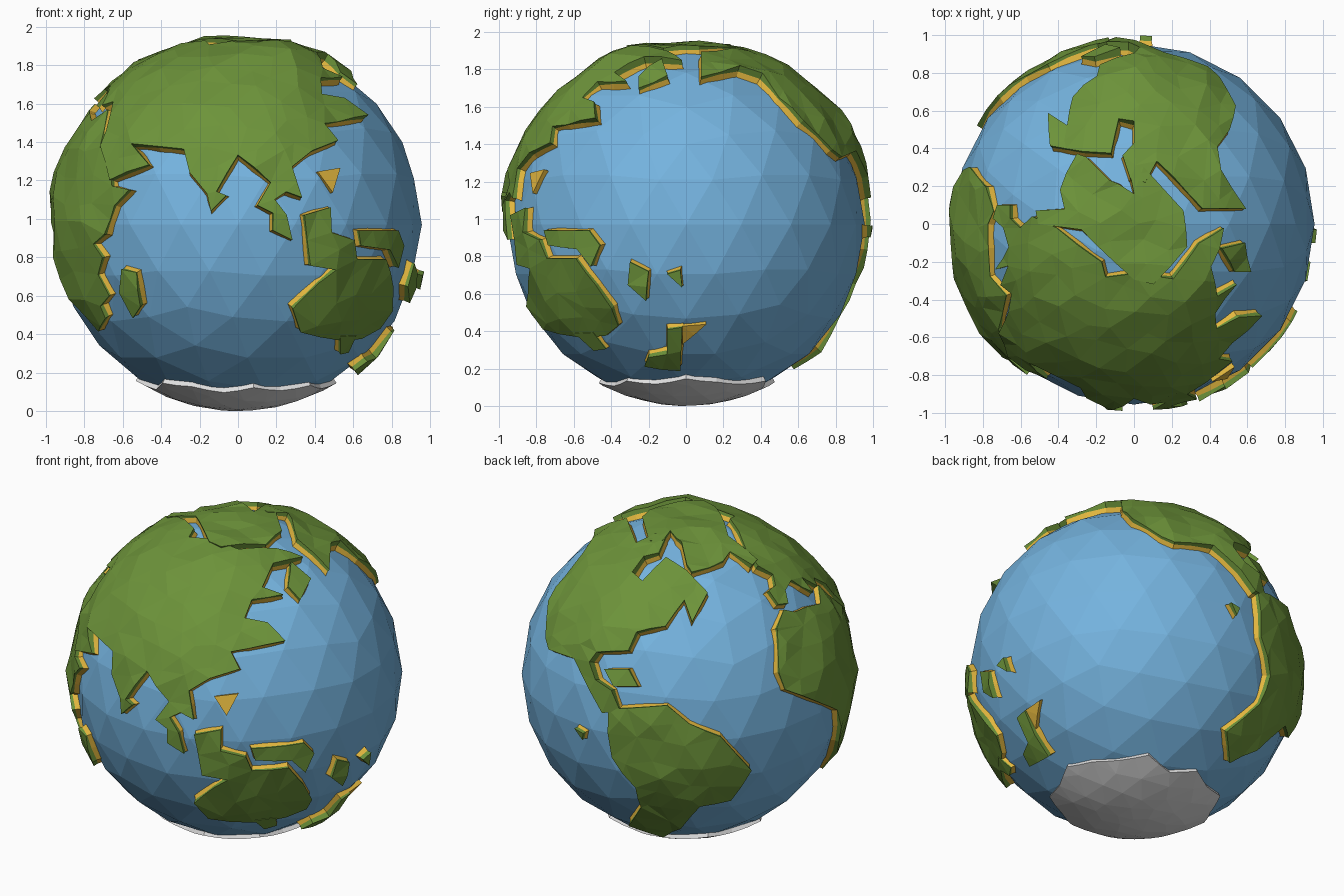
import bpy, bmesh, math, random
from mathutils import Vector, noise
from mathutils.geometry import delaunay_2d_cdt, intersect_point_line

if "Cube" in bpy.data.objects:
    bpy.data.objects.remove(bpy.data.objects["Cube"])

random.seed(4)
CENTRE = Vector((0, 0, 0.97))
R = 0.985                     # radius on which the coastlines are drawn


def material(name, rgb):
    m = bpy.data.materials.new(name)
    m.diffuse_color = (*rgb, 1)
    m.use_nodes = True
    m.node_tree.nodes["Principled BSDF"].inputs["Base Color"].default_value = m.diffuse_color
    return m


WATER = material("water_blue", (0.178, 0.455, 0.74))
GRASS = material("grass_green", (0.152, 0.292, 0.042))
SAND = material("sand_yellow", (0.78, 0.48, 0.05))
ICE = material("ice_white", (0.75, 0.75, 0.75))

# Directions (azimuth, elevation) from which coastlines are projected onto the globe
VIEWS = {"front": (0, 0), "right": (90, 0), "top": (0, 90),
         "front_right": (35, 25), "back_left": (215, 25), "bottom": (0, -90)}

# Mountain areas: direction, extra height, angular width
PEAKS = [((.24, -.345, .906), .04, .22), ((0, .86, .51), .04, .2), ((.05, .58, .81), .02, .2),
         ((0, 0, 1), -.018, .3), ((.05, -1, .08), .01, .25), ((0, 1, .08), .01, .2)]


def on_globe(view, u, v):
    a, e = (math.radians(t) for t in VIEWS[view])
    toward = Vector((math.sin(a) * math.cos(e), -math.cos(a) * math.cos(e), math.sin(e)))
    right = Vector((math.cos(a), math.sin(a), 0))
    up = toward.cross(right)
    depth = math.sqrt(max(0, R * R - u * u - v * v))
    return (right * u + up * v + toward * depth).normalized()


def height(d, rough):
    h = noise.noise(d * 5 + Vector((3.1, 1.7, 0.4))) + random.uniform(-.35, .35)
    hills = sum(k * math.exp(-(d.angle(Vector(p)) / w) ** 2) for p, k, w in PEAKS)
    return h * rough + (hills if rough else 0)


def make_object(bm, name, mats):
    me = bpy.data.meshes.new(name)
    bm.to_mesh(me)
    bm.free()
    for m in mats:
        me.materials.append(m)
    ob = bpy.data.objects.new(name, me)
    ob.location = CENTRE
    bpy.context.collection.objects.link(ob)
    return ob


# Terrain sample points: a jittered icosphere
bm = bmesh.new()
bmesh.ops.create_icosphere(bm, subdivisions=4, radius=1)
SAMPLES = [(v.co + Vector([random.uniform(-.035, .035) for _ in range(3)])).normalized()
           for v in bm.verts]
bm.free()


def plate(name, outline, layers, top=0.994, rough=0.022):
    """Raised plate; layers = [(lower radius, outward flare, material), ...] going down."""
    pts = [on_globe(view, u, v) for view, uv in outline for u, v in uv]
    c = sum(pts, Vector()).normalized()
    t1 = c.orthogonal().normalized()
    t2 = c.cross(t1)

    def flat(p):
        theta, x, y = c.angle(p), p.dot(t1), p.dot(t2)
        k = theta / max(1e-6, math.hypot(x, y))
        return Vector((x * k, y * k))

    def round_(q):
        theta = q.length
        s = math.sin(theta) / max(theta, 1e-6)
        return c * math.cos(theta) + (t1 * q.x + t2 * q.y) * s

    # coast with long edges split so that it follows the curve
    ring = []
    for p, q in zip(pts, pts[1:] + pts[:1]):
        n = max(1, math.ceil(p.angle(q, 0) / 0.16))
        ring += [flat(p.lerp(q, i / n).normalized()) for i in range(n)]
    edges = list(zip(ring, ring[1:] + ring[:1]))

    def clear(q):
        for a, b in edges:
            p, t = intersect_point_line(q.to_3d(), a.to_3d(), b.to_3d())
            t = min(1, max(0, t))
            if (q - a.lerp(b, t)).length < 0.04:
                return False
        return True

    inner = [q for q in (flat(s) for s in SAMPLES if c.angle(s) < 1.9) if clear(q)]
    co, _, tris, *_ = delaunay_2d_cdt(ring + inner, [], [list(range(len(ring)))], 1, 1e-4)

    bm = bmesh.new()
    verts = {}
    for tri in tris:
        for i in tri:
            if i not in verts:
                d = round_(co[i])
                verts[i] = bm.verts.new(d * (top + height(d, rough)))
        bm.faces.new([verts[i] for i in tri])

    # outward direction at every coast point
    rim = [e for e in bm.edges if e.is_boundary]
    out = {}
    for e in rim:
        a, b = e.verts
        along = (b.co - a.co).normalized()
        side = a.co - e.link_faces[0].calc_center_median()
        side = (side - along * side.dot(along)).normalized()
        for v in e.verts:
            key = v.co.to_tuple(5)
            out[key] = out.get(key, Vector()) + side

    # walls, one band per layer
    for index, (radius, flare, _) in enumerate(layers):
        ret = bmesh.ops.extrude_edge_only(bm, edges=rim)["geom"]
        for g in ret:
            if isinstance(g, bmesh.types.BMVert):
                side = out[g.co.to_tuple(5)].normalized()
                g.co = (g.co + side * flare).normalized() * radius
                out[g.co.to_tuple(5)] = side
            elif isinstance(g, bmesh.types.BMFace):
                g.material_index = index
        rim = [g for g in ret if isinstance(g, bmesh.types.BMEdge) and g.is_boundary]
    bmesh.ops.recalc_face_normals(bm, faces=bm.faces[:])
    bm.faces.ensure_lookup_table()
    if bm.faces[0].normal.dot(bm.faces[0].calc_center_median()) < 0:
        bmesh.ops.reverse_faces(bm, faces=bm.faces[:])
    return make_object(bm, name, [layer[-1] for layer in layers])


LAND = [(0.972, 0, GRASS), (0.925, 0.018, SAND)]

# Ocean ball
bm = bmesh.new()
bmesh.ops.create_icosphere(bm, subdivisions=3, radius=0.956)
make_object(bm, "ocean", [WATER])

# Large landmasses
plate("eastern_continent", [
    ("front", [(-.66, .23), (-.46, .31), (-.54, .41), (-.28, .39), (-.25, .27), (-.16, .16),
               (-.14, .07), (-.06, .15), (-.11, .17), (0, .36), (.17, .22), (.1, .1), (.18, .06),
               (.18, -.03), (.28, -.08), (.25, .05), (.19, .13), (.25, .17), (.33, .14),
               (.28, .3), (.38, .38)]),
    ("front_right", [(.01, .02), (-.04, .12), (.27, .18), (.17, .29), (.04, .32), (.08, .42),
                     (.26, .45), (.14, .49), (.2, .62)]),
    ("top", [(.44, -.13), (.47, -.02), (.34, -.1), (.2, -.28), (.1, -.27), (0, -.26),
             (-.15, -.28), (-.17, -.2), (-.41, -.02), (-.53, .04), (-.6, -.02), (-.65, .03),
             (-.65, .1), (-.72, .1), (-.74, .03), (-.69, -.02), (-.66, -.12), (-.73, -.24),
             (-.66, -.22), (-.7, -.32), (-.65, -.37), (-.66, -.46)]),
    ("front", [(-.7, .4)])], LAND)

plate("polar_land", [
    ("top", [(.1, -.31), (.28, -.12), (.26, .07), (.05, .3), (-.02, .26), (0, .16), (-.08, .21),
             (-.13, .23), (-.25, .35), (-.3, .37), (-.36, .27), (-.39, .18), (-.37, .08),
             (-.51, .07), (-.5, 0), (-.28, -.03), (0, -.29)])], LAND)

plate("north_western_continent", [
    ("top", [(-.02, .24), (.06, .22), (.12, .33), (.36, .08), (.59, .08)]),
    ("right", [(.28, .83), (.4, .79), (.5, .68), (.62, .55), (.78, .4), (.83, .36)]),
    ("back_left", [(-.64, .08), (-.55, -.1), (-.48, -.23), (-.38, -.23), (-.42, -.1),
                   (-.51, -.04), (-.54, .06), (-.5, .115), (-.33, .125), (-.28, .23),
                   (-.12, .27), (-.01, .42), (.035, .29), (.125, .46)]),
    ("top", [(-.27, .38), (-.12, .37), (-.08, .55), (0, .53), (0, .42), (-.06, .36)])], LAND)

plate("south_western_continent", [
    ("back_left", [(-.45, -.21), (-.11, -.19), (.02, -.3), (.2, -.37), (.375, -.56), (.26, -.74),
                   (.08, -.77), (-.03, -.9), (-.13, -.95), (-.33, -.88), (-.26, -.78),
                   (-.29, -.66), (-.43, -.49), (-.45, -.35)])], LAND)

plate("southern_continent", [
    ("front", [(-.71, .4), (-.66, .34), (-.65, .2), (-.56, .18), (-.64, .1), (-.69, -.05),
               (-.75, -.1), (-.7, -.17), (-.73, -.26), (-.67, -.37), (-.71, -.42), (-.68, -.48),
               (-.73, -.56)]),
    ("back_left", [(.88, -.4), (.89, -.22), (.74, -.16), (.58, -.1), (.54, 0), (.53, .24)]),
    ("top", [(-.78, .2), (-.75, .07), (-.78, 0), (-.78, -.13), (-.77, -.28), (-.68, -.38)])],
    LAND, top=0.985)

plate("south_eastern_continent", [
    ("front", [(.34, .05), (.48, .09), (.48, -.04), (.6, -.08), (.62, -.18), (.77, -.18),
               (.8, -.32), (.79, -.44), (.74, -.54), (.65, -.6), (.52, -.6), (.32, -.55),
               (.28, -.43), (.42, -.3), (.5, -.23), (.37, -.21)])], LAND)

# Islands
ISLANDS = {
    "reef_island": ("right", [(-.76, -.03), (-.52, -.03), (-.46, -.11), (-.5, -.22),
                              (-.58, -.13), (-.74, -.11)]),
    "small_ocean_island": ("right", [(-.3, -.2), (-.2, -.25), (-.21, -.4), (-.31, -.32)]),
    "tiny_ocean_island": ("right", [(-.1, -.26), (-.03, -.24), (-.02, -.33)]),
    "far_south_island": ("right", [(-.1, -.56), (-.02, -.55), (-.03, -.77), (-.22, -.75),
                                   (-.2, -.7), (-.1, -.68)]),
    "cape_island": ("front", [(.53, -.58), (.62, -.58), (.58, -.67), (.53, -.67)]),
    "southern_long_island": ("front", [(-.6, -.23), (-.53, -.25), (-.5, -.42), (-.54, -.48),
                                       (-.61, -.35)]),
    "north_east_island": ("front_right", [(.3, .63), (.42, .54), (.36, .42), (.29, .5)]),
    "gulf_island": ("back_left", [(-.46, .02), (-.33, .02), (-.28, -.08), (-.41, -.08)]),
    "tiny_western_island": ("back_left", [(-.64, -.32), (-.59, -.35), (-.6, -.39)]),
}
for name, shape in ISLANDS.items():
    plate(name, [shape], LAND)

# Bare sand islands
for name, shape in {"sand_island_east": ("front", [(.42, .28), (.54, .3), (.5, .17)]),
                    "sand_island_south": ("right", [(-.02, -.55), (.11, -.54), (-.02, -.65)])}.items():
    plate(name, [shape], [(0.925, 0, SAND)], top=0.972, rough=0)

# Ice cap with a jagged rim
rim = [.52, .47, .5, .45, .48, .43, .49, .52, .46, .54, .48, .51, .46, .49, .42, .5, .47, .49]
plate("ice_cap", [("bottom", [(r * math.cos(i * math.tau / len(rim)), r * math.sin(i * math.tau / len(rim)))
                              for i, r in enumerate(rim)])],
      [(0.92, 0, ICE)], top=0.97, rough=0)
